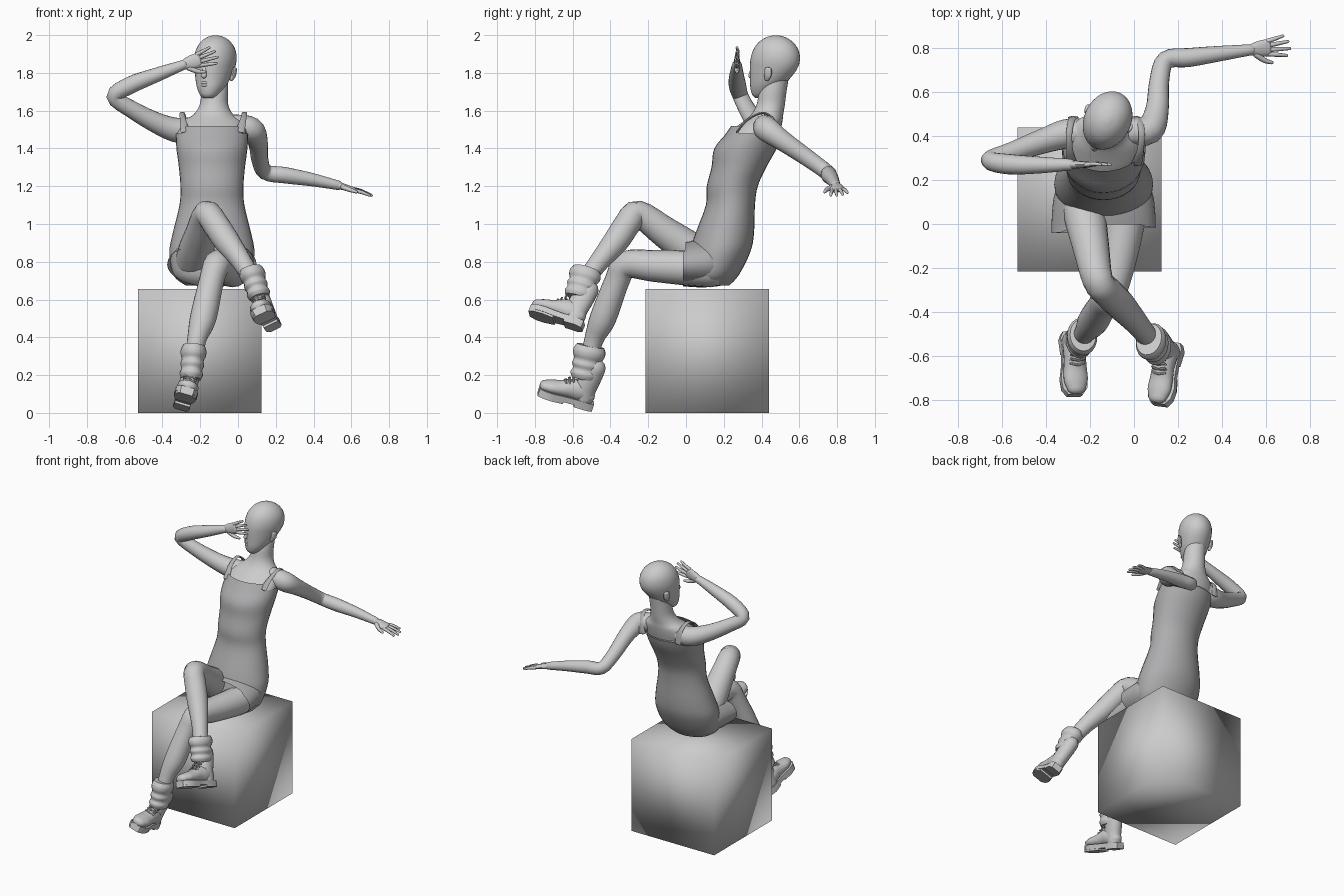
import bpy, bmesh, math
from mathutils import Vector as V

if "Cube" in bpy.data.objects:
    bpy.data.objects.remove(bpy.data.objects["Cube"])

def finish(name, bm, mat=None, angle=50):
    bmesh.ops.recalc_face_normals(bm, faces=bm.faces)
    me = bpy.data.meshes.new(name)
    bm.to_mesh(me)
    bm.free()
    ob = bpy.data.objects.new(name, me)
    bpy.context.collection.objects.link(ob)
    if mat:
        me.materials.append(mat)
    bpy.ops.object.select_all(action='DESELECT')
    ob.select_set(True)
    bpy.context.view_layer.objects.active = ob
    bpy.ops.object.shade_smooth_by_angle(angle=math.radians(angle))
    return ob

def spline(secs, steps):
    out = []
    n = len(secs)
    for i in range(n - 1):
        p = [secs[max(0, min(n - 1, i + k))] for k in (-1, 0, 1, 2)]
        for s in range(steps):
            t = s / steps
            out.append([0.5 * (2 * b + (c - a) * t + (2*a - 5*b + 4*c - d) * t*t
                        + (3*b - a - 3*c + d) * t**3) for a, b, c, d in zip(*p)])
    return out + [list(secs[-1])]

def loft(name, secs, side=(1, 0, 0), normal=None, seg=20, steps=4, round_ends=True,
         closed=True, mat=None, tweak=None):
    """Smooth skin through elliptical sections (x, y, z, rx[, ry])."""
    pts = spline([s if len(s) == 5 else (*s, s[3]) for s in secs], steps)
    c = [V(p[:3]) for p in pts]
    rings = []
    for i, p in enumerate(pts):
        t = V(normal) if normal else c[min(i + 1, len(c) - 1)] - c[max(i - 1, 0)]
        t.normalize()
        u = V(side) - t * V(side).dot(t)
        u.normalize()
        rings.append((c[i], u, t.cross(u), t, p[3], p[4]))
    if round_ends:
        def dome(r, sign):
            h = min(r[4], r[5])
            return [(r[0] + r[3] * sign * h * math.sin(a), r[1], r[2], r[3],
                     r[4] * math.cos(a), r[5] * math.cos(a)) for a in (0.45, 0.9, 1.3)]
        rings = dome(rings[0], -1)[::-1] + rings + dome(rings[-1], 1)
    bm = bmesh.new()
    loops = []
    for o, u, v, t, rx, ry in rings:
        loops.append([bm.verts.new(o + u * rx * math.cos(2*math.pi*k/seg)
                      + v * ry * math.sin(2*math.pi*k/seg)) for k in range(seg)])
    for a, b in zip(loops, loops[1:]):
        for k in range(seg):
            j = (k + 1) % seg
            bm.faces.new((a[k], a[j], b[j], b[k]))
    if closed:
        bm.faces.new(loops[0])
        bm.faces.new(loops[-1])
    if tweak:
        tweak(loops)
    return finish(name, bm, mat)

grey = bpy.data.materials.new("dress_grey")
grey.diffuse_color = (0.42, 0.42, 0.43, 1)
grey.use_nodes = True
grey.node_tree.nodes["Principled BSDF"].inputs["Base Color"].default_value = grey.diffuse_color

# Seat block, softly shaded across its corners
bm = bmesh.new()
bmesh.ops.create_cube(bm, size=0.655)
bmesh.ops.translate(bm, verts=bm.verts, vec=(-0.203, 0.112, 0.3275))
finish("seat_block", bm, angle=180)

# Torso and neck: (y, z, half width, half depth)
TORSO = [(.13, .675, .14, .10), (.14, .73, .205, .14), (.18, .85, .225, .16),
         (.205, .95, .208, .155), (.235, 1.10, .172, .13), (.245, 1.20, .167, .135),
         (.28, 1.30, .175, .145), (.315, 1.40, .188, .165), (.36, 1.48, .192, .145)]
NECK = [(.405, 1.54, .16, .105), (.43, 1.58, .105, .085), (.448, 1.63, .076, .075),
        (.46, 1.70, .07, .072), (.48, 1.78, .065, .065)]
loft("torso", [(-.138 + max(0, z - 1.5) * .06, y, z, a - .008, b - .008) for y, z, a, b in TORSO]
     + [(-.135 + max(0, z - 1.5) * .06, y, z, a, b) for y, z, a, b in NECK],
     normal=(0, 0, 1), seg=32, round_ends=False)

# Dress bodice with a raised front edge, straps and open skirt
def neckline(loops):
    for v in loops[-1]:
        if abs(v.co.x + .138) < .15:
            v.co += V((0, .025, .04)) if v.co.y < .36 else V((0, 0, -.02))
loft("dress_bodice", [(-.138, y, z, a, b) for y, z, a, b in TORSO], normal=(0, 0, 1),
     seg=32, round_ends=False, closed=False, mat=grey, tweak=neckline)
for s in (-1, 1):
    loft("dress_strap", [(-.135 + s * .145, .27, 1.49, .025, .006), (-.132 + s * .16, .33, 1.555, .016, .006),
         (-.13 + s * .165, .41, 1.588, .014, .006), (-.13 + s * .155, .47, 1.545, .016, .006),
         (-.135 + s * .14, .485, 1.46, .025, .006)], seg=8, mat=grey)

def hem(loops):
    for v in loops[-1]:
        d = abs(v.co.x + .138)
        if v.co.z > .8:
            v.co.y += .08 * max(0, 1 - d / .2)
        if v.co.x < -.25:
            v.co.y -= .025
loft("dress_skirt", [(-.138, .22, .80, .18, .12), (-.138, .14, .795, .222, .128),
     (-.138, .06, .79, .234, .125), (-.138, -.015, .785, .237, .115)],
     normal=(0, -1, 0), seg=32, round_ends=False, closed=False, mat=grey, tweak=hem)

# Head turned toward one side: (forward offset, z, half width, half depth)
A = math.radians(-25)
SIDE = V((math.cos(A), math.sin(A), 0))
FWD = V((math.sin(A), -math.cos(A), 0))
HC = V((-.12, .472, 0))
def at_head(f, s, z):
    return tuple(HC + FWD * f + SIDE * s + V((0, 0, z)))
HEAD = [(.085, 1.668, .028, .03), (.08, 1.685, .048, .05), (.06, 1.72, .07, .078),
        (.035, 1.76, .086, .104), (.01, 1.82, .1, .13), (0, 1.87, .107, .136),
        (-.004, 1.92, .101, .124), (-.004, 1.96, .08, .096), (-.004, 1.987, .048, .056),
        (-.004, 1.999, .012, .014)]
loft("head", [(*at_head(f, 0, z), a, b) for f, z, a, b in HEAD], side=SIDE,
     normal=(0, 0, 1), seg=32, round_ends=False)
loft("nose", [(*at_head(.125, 0, 1.845), .009), (*at_head(.138, 0, 1.80), .013),
     (*at_head(.142, 0, 1.785), .014)], seg=10)
for z in (1.735, 1.748):
    loft("lip", [(*at_head(.128, -.022, z), .004), (*at_head(.138, 0, z), .008),
         (*at_head(.128, .022, z), .004)], side=(0, 0, 1), seg=8)
for s in (-1, 1):
    loft("ear", [(*at_head(.005, s * .096, 1.765), .008, .012), (*at_head(-.005, s * .104, 1.79), .011, .022),
         (*at_head(-.01, s * .108, 1.82), .01, .02)], side=SIDE, seg=10)

# Arms
loft("raised_arm", [(-.22, .42, 1.51, .06), (-.31, .41, 1.495, .066), (-.42, .375, 1.53, .056),
     (-.56, .325, 1.605, .046), (-.655, .29, 1.675, .042), (-.57, .272, 1.735, .046),
     (-.43, .268, 1.79, .038), (-.29, .27, 1.842, .026)], side=(0, 1, .3))
loft("lowered_arm", [(-.02, .42, 1.52, .06), (.07, .43, 1.50, .066), (.105, .52, 1.435, .053),
     (.115, .65, 1.345, .045), (.145, .745, 1.275, .042), (.25, .757, 1.258, .043),
     (.39, .775, 1.235, .035), (.53, .792, 1.205, .025)], side=(0, 0, 1))

# Hands: palm, four spread fingers and a thumb
def hand(name, wrist, d, thumb, curl):
    d = V(d).normalized()
    t = V(thumb)
    t = (t - d * t.dot(d)).normalized()
    n = V(curl)
    w = V(wrist)
    loft(name + "_palm", [(*w, .025, .02), (*(w + d * .04), .036, .017),
         (*(w + d * .085), .04, .014)], side=t, seg=12)
    for k, ln in ((1.5, .085), (.5, .1), (-.5, .095), (-1.5, .075)):
        b = w + d * .085 + t * k * .02
        f = (d + t * k * .13).normalized()
        loft(name + "_finger", [(*b, .011), (*(b + f * ln * .5 + n * .006), .0095),
             (*(b + f * ln), .007)], side=t, seg=8)
    b = w + d * .025 + t * .025
    loft(name + "_thumb", [(*b, .015), (*(b + d * .035 + t * .03), .012),
         (*(b + d * .07 + t * .045), .008)], side=n, seg=8)
hand("raised_hand", (-.29, .27, 1.842), (.92, .0, .3), (.3, 0, -.9), (0, .6, 0))
hand("lowered_hand", (.53, .792, 1.205), (.95, .12, -.28), (0, -1, -.1), (0, 0, .6))

# Legs
loft("crossed_leg", [(-.235, .13, .79, .1), (-.22, .02, .865, .095), (-.195, -.11, .955, .083),
     (-.165, -.255, 1.055, .07), (-.12, -.31, 1.0, .07), (-.06, -.37, .91, .068),
     (.02, -.46, .80, .053), (.09, -.55, .68, .045)])
loft("standing_leg", [(-.03, .13, .765, .1), (-.045, 0, .768, .093), (-.075, -.17, .778, .084),
     (-.11, -.315, .785, .073), (-.14, -.365, .70, .066), (-.185, -.44, .50, .07),
     (-.22, -.49, .38, .05), (-.245, -.53, .2, .045)])

# Boots built in a local frame: forward, side and up from the back of the heel
def boot(name, origin, f, u, cuff):
    o, f, u = V(origin), V(f).normalized(), V(u)
    u = (u - f * u.dot(f)).normalized()
    r = f.cross(u)
    def P(a, h, s=0):
        return tuple(o + f * a + u * h + r * s)
    upper = [(.045, .07, .042, .04), (.09, .085, .05, .058), (.14, .082, .05, .052),
             (.19, .07, .054, .042), (.24, .063, .056, .036), (.275, .058, .045, .03)]
    loft(name + "_upper", [(*P(a, h), w, t) for a, h, w, t in upper], side=r)
    loft(name + "_shaft", [(*P(.058, .05), .045, .05), (*P(.068, .11), .048, .06),
         (*P(.06, .17), .05, .06), (*P(.05, .23), .05, .055)], side=r)
    half = [(0, .03), (.03, .045), (.10, .042), (.16, .048), (.22, .062), (.27, .058), (.3, .035)]
    outline = [(a, w) for a, w in half] + [(a, -w) for a, w in reversed(half)]
    def slab(part, pts, lo, hi):
        bm = bmesh.new()
        face = bm.faces.new([bm.verts.new(P(a, lo, w)) for a, w in pts])
        ext = bmesh.ops.extrude_face_region(bm, geom=[face])
        bmesh.ops.translate(bm, vec=u * (hi - lo),
                            verts=[g for g in ext["geom"] if isinstance(g, bmesh.types.BMVert)])
        finish(name + part, bm)
    slab("_sole", outline, .012, .042)
    slab("_heel", [(a, w) for a, w in outline if a < .12], 0, .014)
    slab("_tread", [(a, w * .95) for a, w in outline if a > .14], 0, .014)
    for k in range(5):
        a, h = .185 - k * .017, .108 + k * .016
        for s in (-1, 1):
            loft(name + "_lace", [(*P(a - .01, h - .008, -s * .032), .005), (*P(a, h + .012), .005),
                 (*P(a - .01, h + .006, s * .032), .005)], side=u, seg=6, steps=2)
    # Slouchy folded cuff
    lo, hi = V(cuff[0]), V(cuff[1])
    prof = [.85, 1.0, .9, 1.02, .94, 1.08, 1.1, .95]
    loft(name + "_cuff", [(*lo.lerp(hi, i / 7), .062 * p, .078 * p) for i, p in enumerate(prof)],
         side=r, round_ends=False)
boot("standing_boot", (-.305, -.5, .014), (.1, -.95, .28), (.28, .1, .95),
     ((-.25, -.54, .18), (-.232, -.505, .355)))
boot("crossed_boot", (.198, -.553, .44), (-.25, -.92, .28), (-.4, .15, .88),
     ((.115, -.575, .61), (.068, -.525, .76)))
